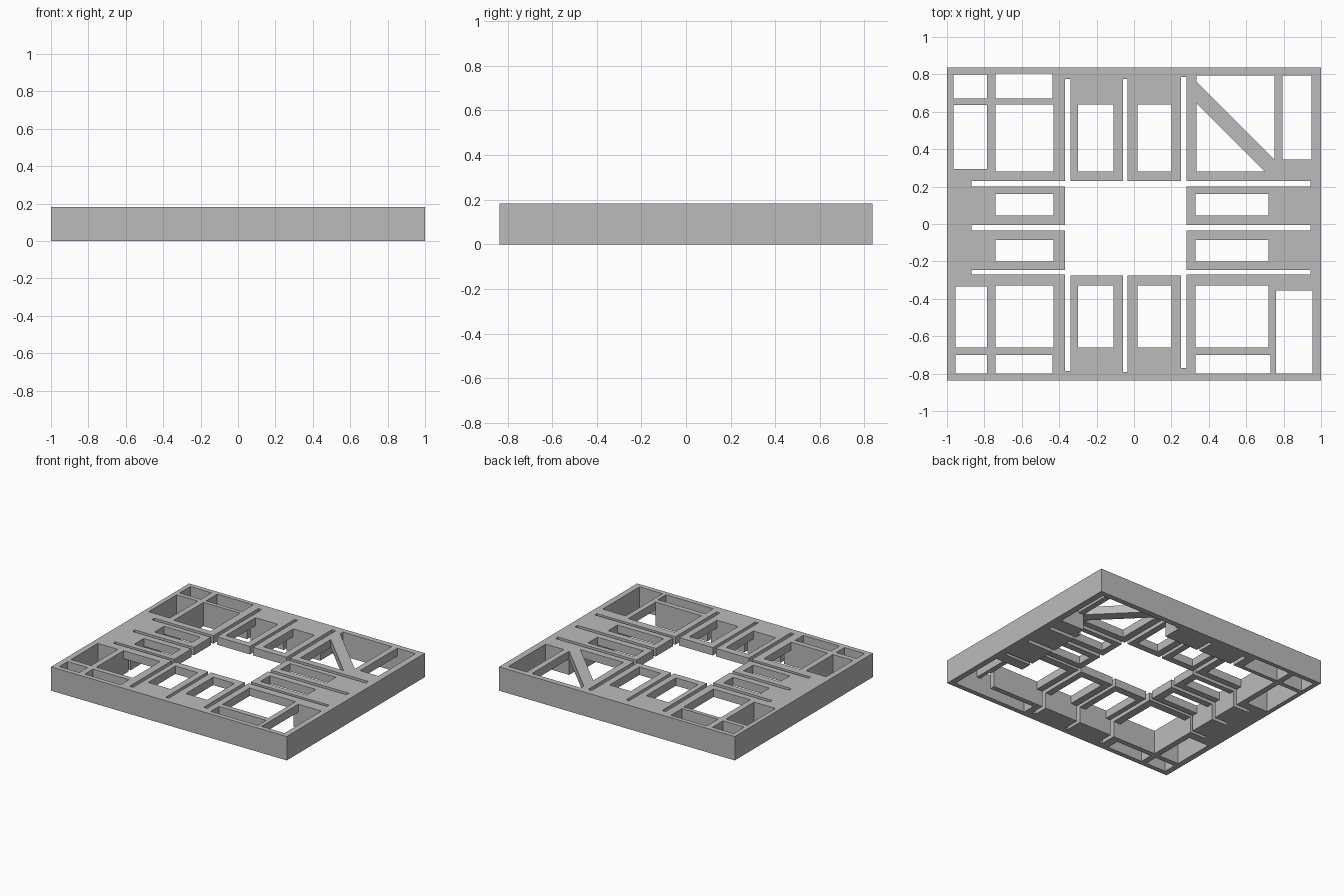
import bpy
import bmesh

cube = bpy.data.objects.get("Cube")
if cube:
    bpy.data.objects.remove(cube, do_unlink=True)

TOP = 0.183          # upper surface of the frame
UNDER = 0.122        # underside of the thin inner plate
HALF_X, HALF_Y = 1.0, 0.837

grey = bpy.data.materials.new("plain grey")
grey.use_nodes = True
colour = (0.5, 0.5, 0.5, 1)
grey.diffuse_color = colour
grey.node_tree.nodes["Principled BSDF"].inputs["Base Color"].default_value = colour

# Openings are rectangles: x from, x to, y from, y to
central_opening = (-0.37, 0.28, -0.275, 0.23)
openings = [central_opening]

# Long slots that separate the tongues around the central opening
for x0, x1, front, back in ((-0.37, -0.34, -0.785, 0.775),
                            (-0.06, -0.035, -0.79, 0.775),
                            (0.25, 0.28, -0.77, 0.785)):
    openings.append((x0, x1, front, back))
for y0, y1 in ((0.2, 0.23), (-0.035, -0.005), (-0.27, -0.245)):
    openings.append((-0.87, 0.945, y0, y1))

# Windows in the front and back tongues
for x0, x1 in ((-0.3, -0.11), (0.02, 0.2)):
    for y0, y1 in ((-0.66, -0.33), (0.28, 0.64)):
        openings.append((x0, x1, y0, y1))

# Windows in the side tongues
for x0, x1 in ((-0.74, -0.43), (0.33, 0.72)):
    for y0, y1 in ((-0.2, -0.085), (0.045, 0.16)):
        openings.append((x0, x1, y0, y1))

# Left corner windows, two columns with a large and a small pane each
openings += [(-0.965, -0.785, 0.67, 0.8), (-0.74, -0.435, 0.67, 0.805),
             (-0.965, -0.785, 0.295, 0.635), (-0.74, -0.43, 0.28, 0.64)]
openings += [(-0.955, -0.785, -0.8, -0.7), (-0.74, -0.435, -0.8, -0.7),
             (-0.955, -0.785, -0.66, -0.335), (-0.74, -0.43, -0.66, -0.33)]

# Right corner windows
openings += [(0.33, 0.72, -0.66, -0.33), (0.33, 0.73, -0.8, -0.7),
             (0.76, 0.955, -0.8, -0.355)]
openings += [(0.335, 0.75, 0.28, 0.795), (0.795, 0.95, 0.345, 0.795)]

# Areas hollowed out from below, leaving only the thin plate
recesses = [(-0.74, 0.72, -0.66, 0.64),
            (0.28, 0.95, 0.345, 0.795),
            (0.72, 0.955, -0.8, -0.355)]


def inside(rect, x, y):
    return rect[0] < x < rect[1] and rect[2] < y < rect[3]


def underside(x, y):
    """Lowest solid height at a point; TOP means open."""
    if abs(x) > HALF_X or abs(y) > HALF_Y:
        return TOP
    if any(inside(r, x, y) for r in openings):
        return TOP
    if any(inside(r, x, y) for r in recesses):
        return UNDER
    return 0.0


def grid_lines(first, last, half):
    values = {-half, half}
    for rect in openings + recesses:
        values.update((rect[first], rect[last]))
    return sorted(values)


def finish(bm, name):
    bmesh.ops.remove_doubles(bm, verts=bm.verts, dist=0.0001)
    mesh = bpy.data.meshes.new(name)
    bm.to_mesh(mesh)
    bm.free()
    mesh.materials.append(grey)
    obj = bpy.data.objects.new(name, mesh)
    bpy.context.collection.objects.link(obj)
    return obj


def build_frame():
    xs = grid_lines(0, 1, HALF_X)
    ys = grid_lines(2, 3, HALF_Y)
    bm = bmesh.new()

    def face(*points):
        bm.faces.new([bm.verts.new(p) for p in points])

    def middle(values, i):
        if i < 0 or i > len(values) - 2:
            return 9.0
        return (values[i] + values[i + 1]) / 2

    def wall(a, b, low, high):
        if low < high:
            face((*a, low), (*b, low), (*b, high), (*a, high))

    for i in range(len(xs) - 1):
        for j in range(len(ys) - 1):
            def level(di, dj):
                return underside(middle(xs, i + di), middle(ys, j + dj))

            low = level(0, 0)
            if low >= TOP:
                continue
            # Corners run anticlockwise seen from above
            a, b = (xs[i], ys[j]), (xs[i + 1], ys[j])
            c, d = (xs[i + 1], ys[j + 1]), (xs[i], ys[j + 1])
            face(*[(*p, TOP) for p in (a, b, c, d)])
            face(*[(*p, low) for p in (d, c, b, a)])
            wall(a, b, low, level(0, -1))
            wall(b, c, low, level(1, 0))
            wall(c, d, low, level(0, 1))
            wall(d, a, low, level(-1, 0))
    return finish(bm, "slotted_frame")


def build_strut():
    outline = [(0.335, 0.76), (0.335, 0.645), (0.7, 0.28),
               (0.75, 0.28), (0.75, 0.345)]
    bm = bmesh.new()
    base = bm.faces.new([bm.verts.new((x, y, UNDER)) for x, y in outline])
    raised = bmesh.ops.extrude_face_region(bm, geom=[base], use_keep_orig=True)
    moved = [v for v in raised["geom"] if isinstance(v, bmesh.types.BMVert)]
    bmesh.ops.translate(bm, verts=moved, vec=(0, 0, TOP - UNDER))
    bmesh.ops.recalc_face_normals(bm, faces=bm.faces)
    return finish(bm, "diagonal_strut")


build_frame()
build_strut()
